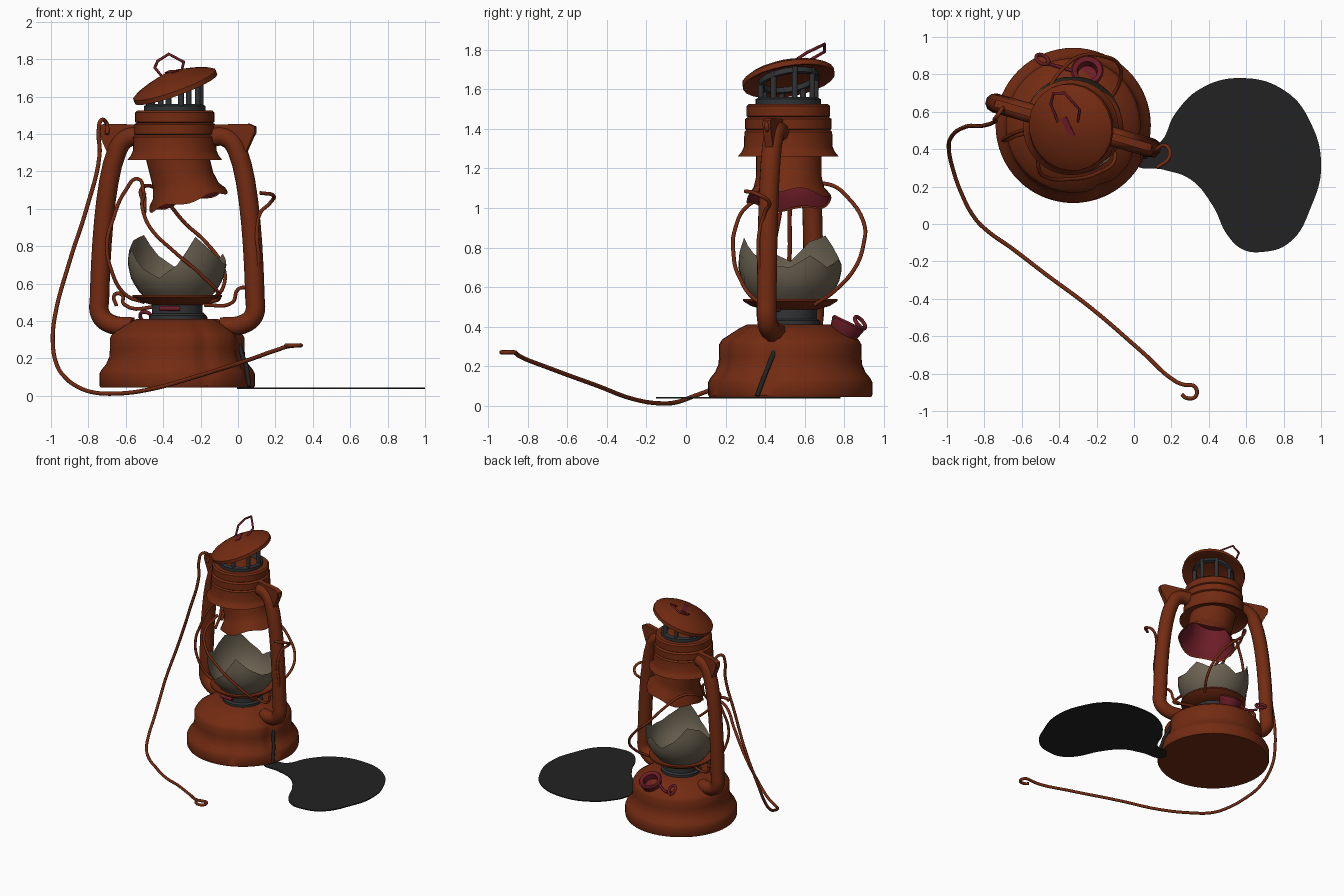
import bpy, bmesh, math
from mathutils import Vector, Euler

cube = bpy.data.objects.get("Cube")
if cube:
    bpy.data.objects.remove(cube)

CX, CY = -0.325, 0.527           # lantern axis
TURN = math.radians(-16)         # side tube direction
col = bpy.context.collection


def material(name, rgb):
    m = bpy.data.materials.new(name)
    m.use_nodes = True
    m.diffuse_color = (*rgb, 1)
    m.node_tree.nodes["Principled BSDF"].inputs["Base Color"].default_value = (*rgb, 1)
    return m


rust = material("rust", (0.17, 0.024, 0.006))
dark_red = material("dark red", (0.15, 0.012, 0.02))
black = material("oil black", (0.016, 0.016, 0.017))
iron = material("dark iron", (0.03, 0.032, 0.034))
glass = material("dusty glass", (0.15, 0.125, 0.085))
smooth_list = []


def add(name, data, mat, loc=(0, 0, 0), rot=(0, 0, 0)):
    ob = bpy.data.objects.new(name, data)
    data.materials.append(mat)
    ob.location, ob.rotation_euler = loc, rot
    col.objects.link(ob)
    return ob


def finish(name, bm, mat, loc=(0, 0, 0), rot=(0, 0, 0)):
    bmesh.ops.remove_doubles(bm, verts=bm.verts, dist=0.0002)
    bmesh.ops.recalc_face_normals(bm, faces=bm.faces)
    me = bpy.data.meshes.new(name)
    bm.to_mesh(me)
    bm.free()
    ob = add(name, me, mat, loc, rot)
    smooth_list.append(ob)
    return ob


def lathe(name, profile, mat, loc=(CX, CY, 0), rot=(0, 0, 0), segs=40, shape=None):
    """Turn (radius, height) pairs about z; shape(angle, r, z) may dent the result."""
    bm = bmesh.new()
    rings = []
    for i in range(segs):
        a = math.tau * i / segs
        ring = []
        for r, z in profile:
            if shape:
                r, z = shape(a, r, z)
            ring.append(bm.verts.new((r * math.cos(a), r * math.sin(a), z)))
        rings.append(ring)
    for i in range(segs):
        p, q = rings[i], rings[(i + 1) % segs]
        for k in range(len(profile) - 1):
            bm.faces.new((p[k], q[k], q[k + 1], p[k + 1]))
    return finish(name, bm, mat, loc, rot)


def wire(name, pts, mat, radius, closed=False, handle='AUTO', res=6):
    cu = bpy.data.curves.new(name, 'CURVE')
    cu.dimensions = '3D'
    cu.bevel_depth, cu.bevel_resolution = radius, 3
    cu.resolution_u, cu.use_fill_caps = res, True
    sp = cu.splines.new('BEZIER')
    sp.bezier_points.add(len(pts) - 1)
    for bp, p in zip(sp.bezier_points, pts):
        bp.co = p
        bp.handle_left_type = bp.handle_right_type = handle
    sp.use_cyclic_u = closed
    return add(name, cu, mat)


def ring(name, centre, normal, radius, thick, mat):
    q = Vector(normal).to_track_quat('Z', 'Y')
    pts = [Vector(centre) + q @ Vector((radius * math.cos(a), radius * math.sin(a), 0))
           for a in (math.tau * i / 8 for i in range(8))]
    return wire(name, pts, mat, thick, True)


def radial(d, z, off=0.0):
    """Point at distance d along the side tube direction."""
    c, s = math.cos(TURN), math.sin(TURN)
    return (CX + d * c - off * s, CY + d * s + off * c, z)


# Fuel tank with two dents
def dent(a, r, z):
    for centre, depth, width in ((-0.35, 0.06, 0.12), (-1.15, 0.05, 0.1)):
        d = (a - centre + math.pi) % math.tau - math.pi
        r *= 1 - depth * math.exp(-(d / width) ** 2) * (z > 0.1)
    return r, z


lathe("fuel_tank", [(0, .045), (.41, .045), (.415, .055), (.415, .12), (.405, .14), (.38, .17),
                    (.363, .21), (.36, .25), (.36, .31), (.345, .335), (.26, .39), (.22, .41),
                    (0, .415)], rust, segs=64, shape=dent)
wire("tank_crack", [(.005, .45, .28), (.025, .42, .21), (.045, .40, .16), (.06, .36, .05)],
     black, .012, handle='VECTOR')

# Oil puddle
outline = [(.0, .33), (.16, .29), (.3, .24), (.42, .1), (.5, -.06), (.58, -.135), (.68, -.15),
           (.83, -.1), (.95, .1), (1, .3), (.95, .53), (.81, .71), (.565, .78), (.35, .72),
           (.22, .59), (.13, .43), (.03, .41)]
puddle = wire("oil_puddle", [(x, y, 0) for x, y in outline], black, 0, True, res=8)
puddle.data.dimensions = '2D'
puddle.data.fill_mode = 'BOTH'
puddle.data.extrude = .004
puddle.location.z = .041

# Burner, globe plate and broken glass
lathe("burner", [(0, .40), (.15, .40), (.15, .43), (.135, .44), (.135, .49), (0, .49)], iron)
lathe("globe_plate", [(0, .485), (.13, .485), (.2, .505), (.24, .53), (.24, .54), (.19, .525),
                      (0, .525)], rust)
TIPS = [.70, .76, .70, .74, .68, .75, .86, .83, .73, .78, .68, .63, .70, .85, .77, .71]
BULGE = [(.525, .175), (.57, .215), (.63, .248), (.70, .263), (.76, .264), (.87, .25)]


def shard(a, t, z):
    f = a / math.tau * len(TIPS) + 1e-6
    i = int(f)
    top = TIPS[i % 16] + (TIPS[(i + 1) % 16] - TIPS[i % 16]) * (f - i)
    z = .525 + t * (top - .525)
    for (z0, r0), (z1, r1) in zip(BULGE, BULGE[1:]):
        if z0 <= z <= z1:
            return r0 + (r1 - r0) * (z - z0) / (z1 - z0), z
    return r0, z


lathe("broken_globe", [(i / 6, 0) for i in range(7)], glass, segs=32, shape=shard)

# Chimney housing and the loose tilted hood below it
TOP = (-.338, .517, 0)
lathe("chimney_housing", [(0, 1.525), (.2, 1.525), (.212, 1.515), (.212, 1.465), (.204, 1.46),
                          (.219, 1.45), (.219, 1.40), (.212, 1.395), (.222, 1.385), (.224, 1.31),
                          (.235, 1.285), (.255, 1.26), (.225, 1.275), (.16, 1.29)], rust, TOP)
TILT = (0, math.radians(-14), 0)


def ragged(a, r, z):
    return r, z + (.012 * math.sin(5 * a) if z < .02 else 0)


lathe("loose_hood", [(.215, 0), (.212, .015), (.18, .06), (.166, .12), (.166, .29)], rust,
      (-.265, .52, 1.04), TILT, shape=ragged)
lathe("hood_lining", [(.205, .006), (.172, .06), (.158, .12), (.158, .25), (0, .25)], dark_red,
      (-.265, .52, 1.04), TILT, shape=ragged)

# Vent cage and bent cap
lathe("cage_ring", [(.15, 1.515), (.165, 1.515), (.165, 1.55), (.145, 1.56), (.13, 1.52)],
      iron, TOP)
for i in range(8):
    a = math.tau * (i + .3) / 8
    x, y = .143 * math.cos(a), .143 * math.sin(a)
    wire(f"cage_post_{i + 1}", [(TOP[0] + x, TOP[1] + y, 1.53),
                                (TOP[0] + x, TOP[1] + y, 1.665 + .36 * x + .17 * y)],
         iron, .015, handle='VECTOR')
up = Vector((-.36, -.17, 1))
cap_rot = up.to_track_quat('Z', 'Y').to_euler()
lathe("cage_top", [(0, .005), (.155, .005), (.155, -.03), (.13, -.03), (.13, 0)], iron,
      (TOP[0], TOP[1], 1.66), cap_rot)
lathe("bent_cap", [(0, .075), (.06, .07), (.15, .045), (.21, .022), (.235, .006), (.235, -.02),
                   (.22, -.02), (.19, -.005), (0, 0)], rust,
      (TOP[0], TOP[1], 1.66), cap_rot, segs=24)

# Lifting loop on the cap
wire("cap_loop", [(-.40, .53, 1.70), (-.445, .64, 1.755), (-.43, .70, 1.79), (-.37, .70, 1.828),
                  (-.29, .61, 1.785), (-.305, .52, 1.725)], dark_red, .008, True, 'VECTOR')
bm = bmesh.new()
bmesh.ops.create_cube(bm, size=1)
bmesh.ops.scale(bm, vec=(.11, .035, .03), verts=bm.verts)
finish("loop_clip", bm, dark_red, (-.35, .52, 1.722), cap_rot)

# Side tubes with ear plates
for side, label in ((-1, "right"), (1, "left")):
    wire(f"{label}_side_tube", [radial(side * d, z) for d, z in
                                ((.19, 1.385), (.275, 1.38), (.335, 1.31), (.432, .53),
                                 (.425, .43), (.37, .385), (.25, .37))], rust, .052, res=8)
    bm = bmesh.new()
    ear = [(.19, 1.45), (.40, 1.455), (.435, 1.44), (.435, 1.41), (.37, 1.27), (.30, 1.36)]
    face = bm.faces.new([bm.verts.new(radial(side * d, z, -.02)) for d, z in ear])
    moved = bmesh.ops.extrude_face_region(bm, geom=[face])
    shift = Vector(radial(0, 0, .04)) - Vector(radial(0, 0))
    bmesh.ops.translate(bm, vec=shift, verts=[v for v in moved["geom"]
                                              if isinstance(v, bmesh.types.BMVert)])
    finish(f"{label}_ear_plate", bm, rust)
    n = Vector(radial(0, 0, 1)) - Vector(radial(0, 0))
    ring(f"{label}_ear_eyelet", radial(side * .405, 1.415), n, .022, .014, rust)

# Fallen carrying handle
wire("carrying_handle", [
    (-.70, .60, 1.40), (-.70, .62, 1.45), (-.73, .58, 1.475), (-.745, .56, 1.42),
    (-.74, .55, 1.29), (-.81, .525, 1.0), (-.90, .52, .72), (-.98, .46, .42), (-.99, .40, .28),
    (-.97, .30, .17), (-.925, .17, .10), (-.85, .03, .045), (-.78, -.04, .02), (-.66, -.125, .012),
    (-.47, -.27, .035), (-.235, -.445, .10), (.05, -.69, .19), (.22, -.84, .25),
    (.27, -.86, .265), (.325, -.87, .27), (.33, -.92, .27), (.28, -.93, .27), (.255, -.91, .27)],
    rust, .011)

# Bent globe guard wires
GUARDS = {
    "front": [(-.5, .45, 1.08), (-.51, .3, 1.0), (-.47, .25, .9), (-.34, .24, .77),
              (-.2, .27, .65), (-.1, .36, .53), (-.15, .45, .5)],
    "rear": [(-.5, .5, 1.02), (-.52, .6, 1.1), (-.46, .72, 1.12), (-.38, .83, 1.04),
             (-.28, .9, .92), (-.18, .9, .83), (-.08, .85, .69), (-.08, .75, .58), (-.14, .65, .51)],
    "right": [(-.5, .42, .98), (-.505, .5, 1.09), (-.535, .52, 1.16), (-.6, .5, 1.1),
              (-.67, .47, .94), (-.7, .45, .82), (-.68, .45, .68), (-.6, .48, .54), (-.5, .5, .5)],
    "left": [(.12, .3, 1.085), (.19, .36, 1.07), (.17, .42, 1.03), (.12, .4, .98), (.1, .37, .87),
             (.11, .37, .72), (.07, .4, .59), (0, .42, .57), (-.03, .43, .5), (-.18, .47, .485)],
    "lower": [(-.65, .6, .48), (-.66, .6, .54), (-.62, .59, .54), (-.61, .58, .49), (-.4, .54, .48)],
}
for label, pts in GUARDS.items():
    wire(f"{label}_guard_wire", pts, rust, .01)

# Filler neck at the back with its hanging cap ring
neck_rot = Euler((-.45, 0, 0))
lathe("filler_neck", [(.05, -.05), (.07, -.02), (.088, .045), (.08, .055), (.055, .045), (.05, 0),
                      (0, 0)], dark_red, (-.25, .80, .375), neck_rot, segs=20)
ring("cap_ring", (-.49, .88, .42), (.4, .7, .6), .036, .01, dark_red)
wire("cap_chain", [(-.33, .82, .40), (-.40, .84, .37), (-.47, .86, .39)], dark_red, .009)
wire("burner_knob", [(-.42, .38, .468), (-.31, .37, .468)], dark_red, .014, handle='VECTOR')

# Smooth shading with sharp creases kept
bpy.ops.object.select_all(action='DESELECT')
for ob in smooth_list:
    ob.select_set(True)
bpy.context.view_layer.objects.active = smooth_list[0]
bpy.ops.object.shade_smooth_by_angle(angle=math.radians(35))
